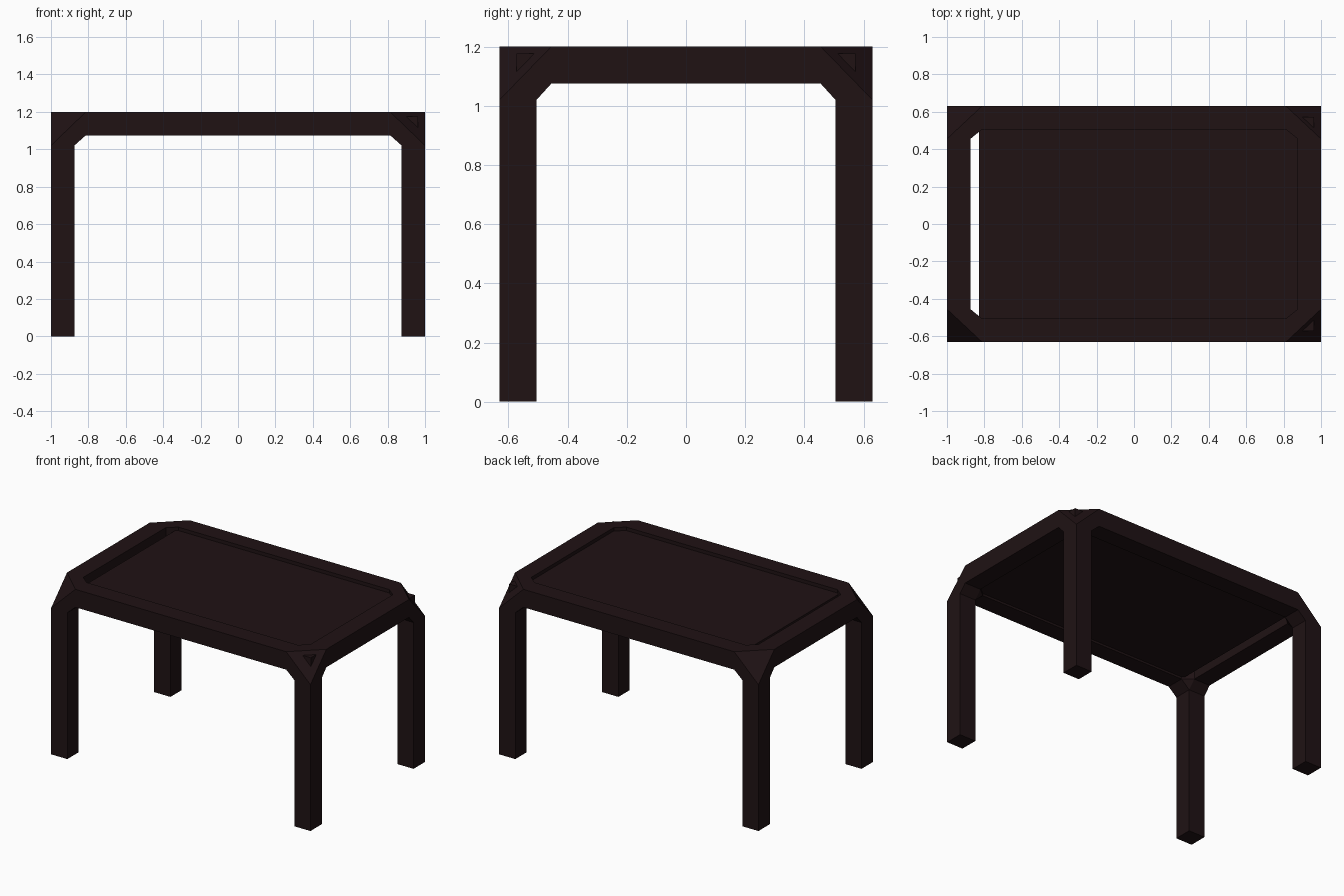
import bpy, bmesh
from itertools import product

if "Cube" in bpy.data.objects:
    bpy.data.objects.remove(bpy.data.objects["Cube"])

X, Y, Z = 1.0, 0.63, 1.2      # outer half width, half depth, height
T = 0.125                     # bar thickness
EX, EY, EZ = 0.813, 0.455, 1.02  # where bars end and corner joints begin

wood = bpy.data.materials.new("dark_wood")
wood.diffuse_color = (0.014, 0.006, 0.007, 1)
wood.use_nodes = True
wood.node_tree.nodes["Principled BSDF"].inputs["Base Color"].default_value = wood.diffuse_color


def hull(name, pts):
    """Convex solid around a handful of points."""
    bm = bmesh.new()
    for p in pts:
        bm.verts.new(p)
    bmesh.ops.convex_hull(bm, input=bm.verts)
    bmesh.ops.dissolve_limit(bm, angle_limit=0.01, verts=bm.verts, edges=bm.edges)
    bmesh.ops.recalc_face_normals(bm, faces=bm.faces)
    me = bpy.data.meshes.new(name)
    bm.to_mesh(me)
    bm.free()
    me.materials.append(wood)
    ob = bpy.data.objects.new(name, me)
    bpy.context.collection.objects.link(ob)
    return ob


def box(name, xs, ys, zs):
    return hull(name, product(xs, ys, zs))


bx, by, bz = (X - T, X), (Y - T, Y), (Z - T, Z)
ends = [*product([EX], by, bz), *product(bx, [EY], bz), *product(bx, by, [EZ])]

# Legs and the faceted joints linking each leg to its two rails
for sx, sy in product((-1, 1), (-1, 1)):
    side = ("front" if sy < 0 else "back") + ("_left" if sx < 0 else "_right")
    box(side + "_leg", [sx * v for v in bx], [sy * v for v in by], (0, EZ))
    hull(side + "_corner_joint", [(sx * x, sy * y, z) for x, y, z in ends])

# Rails around the top
for s, a, b in ((-1, "front", "left"), (1, "back", "right")):
    box(a + "_rail", (-EX, EX), [s * v for v in by], bz)
    box(b + "_rail", [s * v for v in bx], (-EY, EY), bz)

# Recessed table top, set to the right so a slot stays open on the left
box("top_panel", (-0.83, 0.963), (-0.573, 0.573), (1.09, 1.176))
